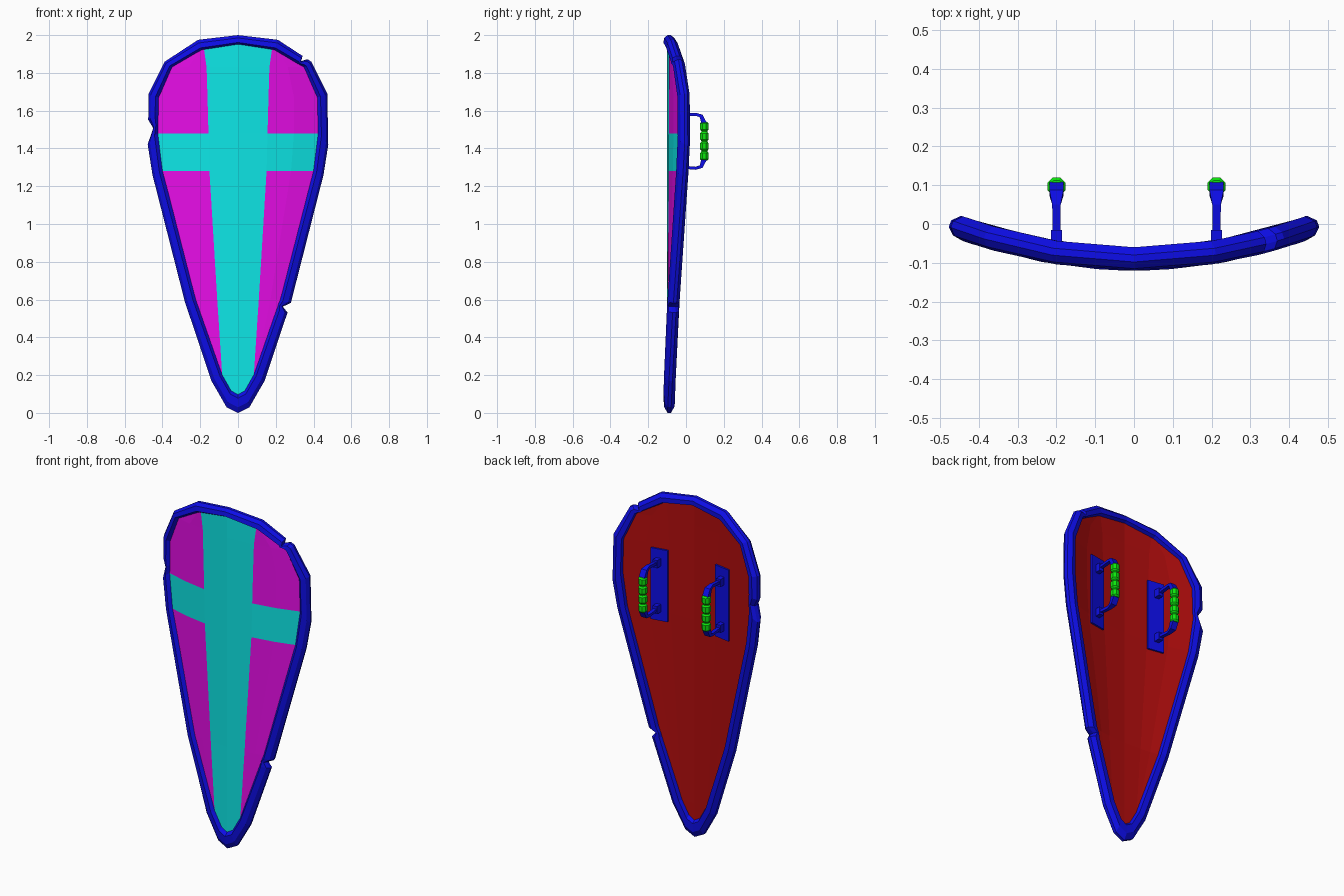
import bpy, bmesh, math
from mathutils import Vector, Matrix

if "Cube" in bpy.data.objects:
    bpy.data.objects.remove(bpy.data.objects["Cube"])


def material(name, rgb):
    m = bpy.data.materials.new(name)
    m.use_nodes = True
    m.diffuse_color = (*rgb, 1)
    m.node_tree.nodes["Principled BSDF"].inputs["Base Color"].default_value = (*rgb, 1)
    return m


LOW = 0.004
BLUE = material("blue metal", (LOW, LOW, 0.8))
CYAN = material("cyan paint", (LOW, 0.8, 0.8))
MAGENTA = material("magenta paint", (0.8, LOW, 0.8))
RED = material("dark red backing", (0.45, LOW, LOW))
GREEN = material("green wrap", (LOW, 0.8, LOW))


def finish(name, bm, *mats):
    bmesh.ops.recalc_face_normals(bm, faces=bm.faces)
    mesh = bpy.data.meshes.new(name)
    bm.to_mesh(mesh)
    bm.free()
    for m in mats:
        mesh.materials.append(m)
    ob = bpy.data.objects.new(name, mesh)
    bpy.context.collection.objects.link(ob)
    return ob


def loft(name, rings, mat, closed=False):
    """Skin a row of equal rings; cap the ends unless the row is closed."""
    bm = bmesh.new()
    vs = [[bm.verts.new(p) for p in ring] for ring in rings]
    n = len(vs[0])
    pairs = list(zip(vs, vs[1:])) + ([(vs[-1], vs[0])] if closed else [])
    for a, b in pairs:
        for i in range(n):
            j = (i + 1) % n
            bm.faces.new((a[i], a[j], b[j], b[i]))
    if not closed:
        bm.faces.new(vs[0])
        bm.faces.new(vs[-1])
    return finish(name, bm, mat)


def box(name, center, size, mat, turn=0):
    bm = bmesh.new()
    place = Matrix.Translation(center) @ Matrix.Rotation(turn, 4, "Z")
    bmesh.ops.create_cube(bm, size=1, matrix=place @ Matrix.Diagonal((*size, 1)))
    return finish(name, bm, mat)


def bowed(x, z, d):
    """Point on the curved shield sheet, moved d along its backward normal."""
    n = Vector((-0.8 * x, 1)).normalized()
    return Vector((x + d * n.x, 0.4 * x * x - 0.09 + d * n.y, z))


# Half outline from the top down: inner and outer rim edge (x, z)
STATIONS = [((0, 1.95), (0, 2.0)), ((0.19, 1.92), (0.21, 1.975)),
            ((0.345, 1.83), (0.385, 1.86)), ((0.415, 1.67), (0.47, 1.69)),
            ((0.42, 1.48), (0.475, 1.42)), ((0.395, 1.28), (0.45, 1.26)),
            ((0.22, 0.6), (0.28, 0.59)), ((0.08, 0.2), (0.14, 0.17)),
            ((0.035, 0.12), (0.06, 0.03)), ((0, 0.1), (0, 0))]
# Battle nicks: (side, segment) -> position along it, half width, depth
NICKS = {(1, 1): (0.82, 0.08, 0.6), (1, 6): (0.08, 0.06, 0.55), (-1, 3): (0.75, 0.24, 0.5)}


def half_outline(side):
    pts = [(Vector((side * a[0], a[1])), Vector((side * b[0], b[1]))) for a, b in STATIONS]
    out = []
    for i, (a, b) in enumerate(pts):
        out.append((a, b))
        if (side, i) in NICKS:
            t, w, depth = NICKS[side, i]
            a2, b2 = pts[i + 1]
            for s, cut in ((t - w, 0), (t, depth), (t + w, 0)):
                inner, outer = a.lerp(a2, s), b.lerp(b2, s)
                out.append((inner, outer.lerp(inner, cut)))
    return out


# Rim: faceted section swept round the outline
SECTION = [(0, -0.008), (0.22, -0.03), (0.7, -0.025), (1, -0.008),
           (1, 0.01), (0.65, 0.03), (0.15, 0.03), (0, 0.01)]
outline = half_outline(1) + half_outline(-1)[-2:0:-1]
rings = []
for inner, outer in outline:
    ring = []
    for t, d in SECTION:
        p = inner.lerp(outer, t)
        ring.append(bowed(p.x, p.y, d))
    rings.append(ring)
loft("rim", rings, BLUE, closed=True)

# Board: rows of (z, half width, half width of the painted upright bar)
ROWS = [(1.932, 0.19, 0.18), (1.83, 0.345, 0.165), (1.67, 0.415, 0.16),
        (1.48, 0.42, 0.155), (1.28, 0.395, 0.15), (0.6, 0.22, 0.109),
        (0.2, 0.08, 0.083), (0.12, 0.035, 0.035), (0.092, 0.002, 0.008)]
bm = bmesh.new()
sheets = []
for d in (-0.011, 0.011):
    sheet = []
    for z, w, b in ROWS:
        w += 0.012
        mid = (w + b) / 2
        lift = 0.03 if z > 1.9 else 0
        sheet.append([bm.verts.new(bowed(x, z + lift * (1 - abs(x) / w), d))
                      for x in (-w, -mid, -b, 0, b, mid, w)])
    sheets.append(sheet)
front, back = sheets
COLS = len(front[0])
for r in range(len(ROWS) - 1):
    for c in range(COLS - 1):
        for sheet in sheets:
            f = bm.faces.new((sheet[r][c], sheet[r][c + 1],
                              sheet[r + 1][c + 1], sheet[r + 1][c]))
            cross = c in (2, 3) or r == 3 or r > 5
            f.material_index = 2 if sheet is back else 0 if cross else 1
# Close the board's edge
edge = [(0, c) for c in range(COLS)] + [(r, COLS - 1) for r in range(1, len(ROWS))]
edge += [(len(ROWS) - 1, c) for c in range(COLS - 2, -1, -1)]
edge += [(r, 0) for r in range(len(ROWS) - 2, 0, -1)]
for (r, c), (r2, c2) in zip(edge, edge[1:] + edge[:1]):
    f = bm.faces.new((front[r][c], front[r2][c2], back[r2][c2], back[r][c]))
    f.material_index = 2
finish("board", bm, CYAN, MAGENTA, RED)

# Handles: plate, two mounts, two bent arms and a wrapped grip each
MID_Z = 1.438
ARM = [(-0.04, 0.135, 0.01, 0.008), (0.05, 0.143, 0.011, 0.008),
       (0.08, 0.134, 0.018, 0.01), (0.096, 0.095, 0.018, 0.014)]
for side, hx in (("right", -0.2), ("left", 0.213)):
    box(side + "_plate", bowed(hx, MID_Z, 0.016), (0.1, 0.014, 0.42), BLUE,
        math.atan(0.8 * hx))
    for end, s in (("upper", 1), ("lower", -1)):
        box(f"{side}_{end}_mount", (hx, -0.037, MID_Z + s * 0.135),
            (0.028, 0.044, 0.045), BLUE)
        rings = []
        for i, (y, dz, wx, wt) in enumerate(ARM):
            p, q = ARM[max(i - 1, 0)], ARM[min(i + 1, len(ARM) - 1)]
            n = Vector((-(q[1] - p[1]), q[0] - p[0])).normalized() * wt
            rings.append([(hx + a * wx, y + b * n.x, MID_Z + s * (dz + b * n.y))
                          for a, b in ((-1, -1), (1, -1), (1, 1), (-1, 1))])
        loft(f"{side}_{end}_arm", rings, BLUE)
    # Grip: a lathed stack of bulging wraps
    rings = []
    WRAPS, HALF = 4, 0.105
    step = 2 * HALF / WRAPS
    for k in range(WRAPS):
        for t, radius in ((0.04, 0.017), (0.2, 0.025), (0.8, 0.025), (0.96, 0.017)):
            z = MID_Z - HALF + (k + t) * step
            rings.append([(hx + radius * math.cos(a), 0.097 + radius * math.sin(a), z)
                          for a in (math.tau * (j + 0.5) / 8 for j in range(8))])
    loft(side + "_grip", rings, GREEN)
